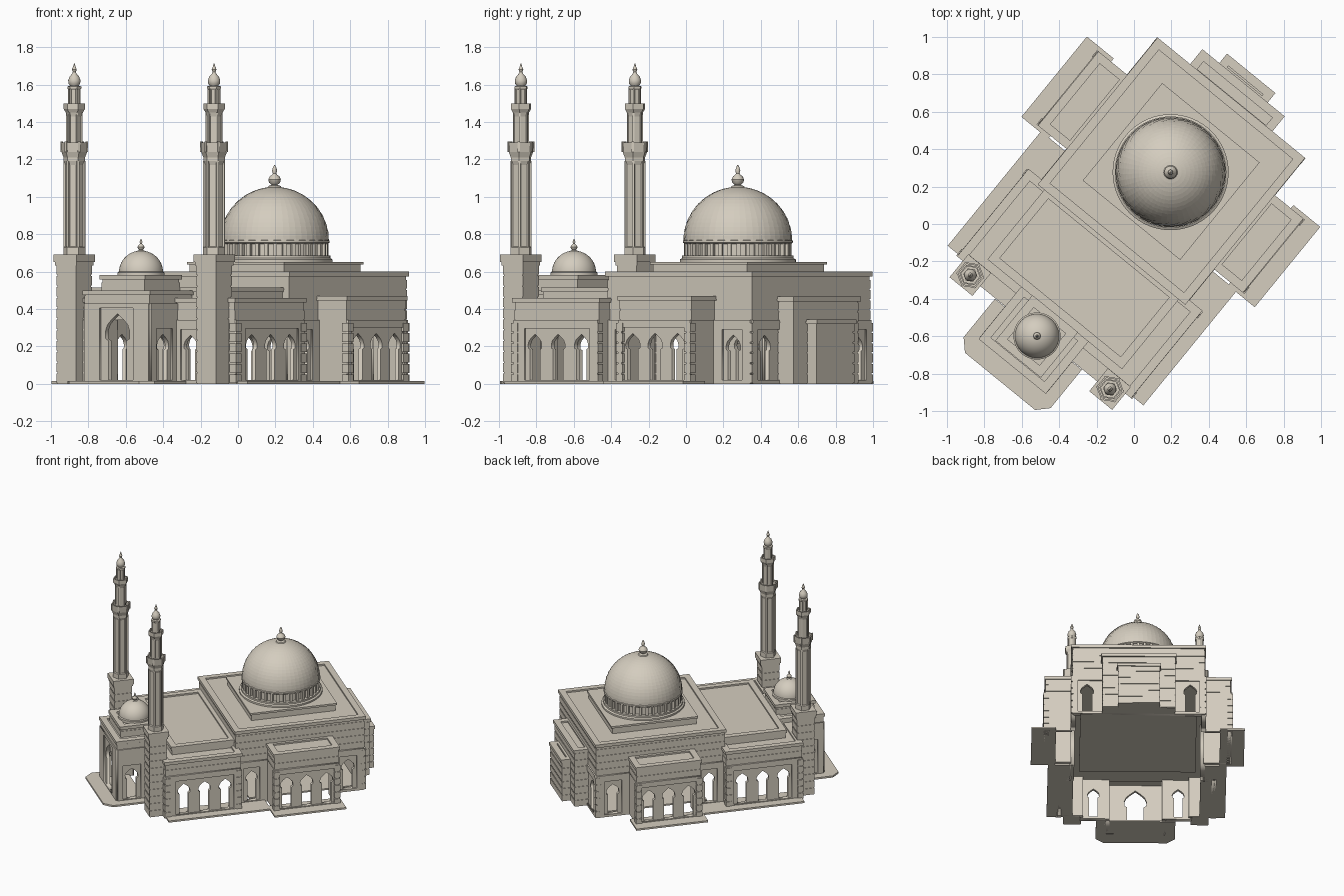
import bpy, bmesh, math
from mathutils import Matrix, Vector

old = bpy.data.objects.get("Cube")
if old:
    bpy.data.objects.remove(old, do_unlink=True)

stone = bpy.data.materials.new("pale_stone")
stone.use_nodes = True
COLOUR = (0.66, 0.61, 0.52, 1)
stone.diffuse_color = COLOUR
stone.node_tree.nodes["Principled BSDF"].inputs["Base Color"].default_value = COLOUR

# Plan frame: local x runs from the porch to the back wall
PLAN = Matrix.Translation((-0.018, 0.015, 0)) @ Matrix.Rotation(math.radians(50.8), 4, 'Z')


def add(name, mesh, smooth=False):
    ob = bpy.data.objects.new(name, mesh)
    bpy.context.collection.objects.link(ob)
    mesh.materials.clear()
    mesh.materials.append(stone)
    ob.matrix_world = PLAN
    if smooth:
        bpy.ops.object.select_all(action='DESELECT')
        ob.select_set(True)
        bpy.context.view_layer.objects.active = ob
        bpy.ops.object.shade_smooth_by_angle(angle=math.radians(35))
    return ob


def from_bm(name, bm, smooth=False):
    bmesh.ops.recalc_face_normals(bm, faces=bm.faces)
    mesh = bpy.data.meshes.new(name)
    bm.to_mesh(mesh)
    bm.free()
    return add(name, mesh, smooth)


def put_box(bm, x0, x1, y0, y1, z0, z1):
    size = Matrix.Diagonal((x1 - x0, y1 - y0, z1 - z0, 1))
    mid = Matrix.Translation(((x0 + x1) / 2, (y0 + y1) / 2, (z0 + z1) / 2))
    bmesh.ops.create_cube(bm, size=1, matrix=mid @ size)


def box(name, *dims):
    bm = bmesh.new()
    put_box(bm, *dims)
    return from_bm(name, bm)


def banded(name, x0, x1, y0, y1, z0, z1, step=0.055, lip=0.012):
    """Masonry block with raised courses, a cornice and a sunken roof."""
    bm = bmesh.new()
    put_box(bm, x0, x1, y0, y1, z0, z1 - 0.012)
    z = z0
    while z + step < z1 - 0.01:
        put_box(bm, x0 - .004, x1 + .004, y0 - .004, y1 + .004, z + .004, z + step - .004)
        z += step
    e, t = lip, 0.035
    for a, b, c, d in ((x0 - e, x1 + e, y0 - e, y0 + t), (x0 - e, x1 + e, y1 - t, y1 + e),
                       (x0 - e, x0 + t, y0 + t, y1 - t), (x1 - t, x1 + e, y0 + t, y1 - t)):
        put_box(bm, a, b, c, d, z1 - 0.025, z1)
    return from_bm(name, bm)


def lathe(name, profile, x, y, seg, smooth=True, bump=0.0):
    bm = bmesh.new()
    rings = []
    for i, (r, z) in enumerate(profile):
        ring = []
        for j in range(seg):
            a = math.tau * j / seg
            k = r * (1 + bump * ((i + j) % 2))
            ring.append(bm.verts.new((x + k * math.cos(a), y + k * math.sin(a), z)))
        rings.append(ring)
    for lo, hi in zip(rings, rings[1:]):
        for j in range(seg):
            n = (j + 1) % seg
            bm.faces.new((lo[j], lo[n], hi[n], hi[j]))
    bm.faces.new(rings[0])
    bm.faces.new(rings[-1])
    return from_bm(name, bm, smooth)


def arch_points(c, w, top, base):
    """Pointed horseshoe opening on straight jambs."""
    h, spring = w / 2, top - w * 0.85
    pts = [(c - h * .72, base), (c + h * .72, base), (c + h * .72, spring)]
    curve = [(c + h * math.cos(t), spring + .2 * w + h * 1.05 * math.sin(t))
             for t in [math.radians(d) for d in (-15, 10, 35, 60)]]
    return pts + curve + [(c, top)] + [(2 * c - px, pz) for px, pz in reversed(curve)] + [(c - h * .72, spring)]


def pierced(name, a, b, height, holes, thick, shift, s):
    """Upright slab from a to b with the given outlines cut through it."""
    a, b = Vector(a), Vector(b)
    length = (b - a).length
    d = (b - a).normalized()
    a = a + Vector((d.y, -d.x)) * shift
    cu = bpy.data.curves.new(name, 'CURVE')
    cu.dimensions, cu.fill_mode, cu.extrude = '2D', 'BOTH', thick / 2
    for pts in [[(0, 0), (length, 0), (length, height), (0, height)]] + holes:
        sp = cu.splines.new('POLY')
        sp.points.add(len(pts) - 1)
        for p, (px, pz) in zip(sp.points, pts):
            p.co = (px, pz, 0, 1)
        sp.use_cyclic_u = True
    tmp = bpy.data.objects.new(name, cu)
    mesh = bpy.data.meshes.new_from_object(tmp)
    bpy.data.objects.remove(tmp)
    mesh.transform(Matrix.Translation((a.x, a.y, 0))
                   @ Matrix.Rotation(math.atan2(d.y, d.x), 4, 'Z') @ Matrix.Rotation(math.pi / 2, 4, 'X'))
    if s < 0:
        mesh.transform(Matrix.Diagonal((1, -1, 1, 1)))
        mesh.flip_normals()
    add(name, mesh)


def arcade(name, a, b, height, arches, s=1, base=0.02):
    """Arched wall with a projecting surround that leaves the arches recessed."""
    pierced(name, a, b, height, [arch_points(c, w, t, base) for c, w, t in arches], 0.025, -0.012, s)
    if arches:
        lo = min(c - w * .68 for c, w, t in arches)
        hi = max(c + w * .68 for c, w, t in arches)
        top = max(t for c, w, t in arches) + 0.03
        frame = [(lo, base), (hi, base), (hi, top), (lo, top)]
        pierced(name + "_surround", a, b, height, [frame], 0.012, 0.005, s)


# Main hall, open to the wings on both sides
LOW = 0.34
box("hall_floor", -.03, .85, -.44, .44, 0, .012)
banded("hall_upper", -.15, .84, -.497, .497, LOW, .6)
arcade("hall_back_wall", (.84, -.5), (.84, .5), LOW, [(.11, .1, .26), (.89, .1, .26)])
for s in (1, -1):
    arcade("hall_front_side_wall", (-.15, -.5), (.1, -.5), LOW, [(.12, .09, .26)], s)
    arcade("hall_rear_side_wall", (.58, -.5), (.84, -.5), LOW, [(.135, .1, .26)], s)

# Square dome terrace
box("dome_terrace", .018, .668, -.325, .325, .58, .64)
box("dome_terrace_cornice", .007, .679, -.336, .336, .637, .652)

# Great dome on its ring of small columns
DX = .338
lathe("dome_base_ring", [(.31, .65), (.31, .665), (.298, .672), (.298, .685)], DX, 0, 64)
lathe("dome_drum", [(.268, .68), (.268, .765)], DX, 0, 64)
lathe("drum_upper_ring", [(.283, .748), (.294, .755), (.294, .765), (.285, .77)], DX, 0, 64)
bm = bmesh.new()
for i in range(36):
    t = math.tau * i / 36
    spot = Matrix.Translation((DX + .278 * math.cos(t), .278 * math.sin(t), .716)) @ Matrix.Rotation(t, 4, 'Z')
    bmesh.ops.create_cube(bm, size=1, matrix=spot @ Matrix.Diagonal((.02, .02, .075, 1)))
from_bm("drum_columns", bm)
shell = [(.287 * math.cos(t), .765 + .288 * math.sin(t)) for t in [math.radians(4.9 * i) for i in range(19)]]
lathe("great_dome", shell, DX, 0, 52, False, .016)


def finial(name, x, y, z, k):
    prof = [(.04, 0), (.034, .01), (.016, .016), (.03, .028), (.035, .045), (.027, .063), (.013, .073),
            (.01, .08), (.014, .095), (.01, .11), (.003, .125)]
    lathe(name, [(r * k, z + h * k) for r, h in prof], x, y, 16)


finial("great_dome_finial", DX, 0, 1.048, .97)

# Back projections
banded("back_projection", .82, .943, -.272, .272, 0, .466)
banded("back_niche", .93, 1.008, -.155, .155, 0, .345)

# Fore hall with raised centre roof
banded("forehall_upper", -.72, -.14, -.588, .588, LOW, .46)
banded("forehall_front_upper", -.765, -.7, -.42, .42, LOW, .46)
banded("forehall_raised_roof", -.63, -.15, -.452, .452, .44, .515)
for s in (1, -1):
    arcade("forehall_front_wall", (-.765, .42), (-.765, .2), LOW, [(.1, .09, .26)], s)
    arcade("forehall_corner_wall", (-.72, .59), (-.72, .4), LOW, [], s)
    arcade("aisle_wall", (-.72, -.59), (-.14, -.59), LOW, [(c, .095, .265) for c in (.14, .3, .46)], s)
    arcade("aisle_end_wall", (-.14, -.59), (-.14, -.5), LOW, [], s)
    y0, y1 = sorted((-.675 * s, -.48 * s))
    box("aisle_plinth", -.72, .07, y0, y1, 0, .014)

    # Side wings
    y0, y1 = sorted((-.695 * s, -.49 * s))
    banded("wing_upper", .095, .583, y0, y1, LOW, .47)
    arcade("wing_wall", (.09, -.7), (.588, -.7), LOW, [(c, .1, .27) for c in (.095, .249, .403)], s)
    arcade("wing_front_wall", (.09, -.5), (.09, -.7), LOW, [], s)
    arcade("wing_back_wall", (.588, -.7), (.588, -.5), LOW, [], s)
    y0, y1 = sorted((-.805 * s, -.62 * s))
    box("wing_plinth", .063, .617, y0, y1, 0, .014)

# Corner piers on the arcaded walls
for s in (1, -1):
    for x, y in ((-.71, .585), (-.155, .585), (.105, .695), (.573, .695), (.83, .49)):
        bm = bmesh.new()
        for i in range(6):
            put_box(bm, x - .022, x + .022, y * s - .022, y * s + .022, i * .055 + .004, i * .055 + .051)
        from_bm("corner_pier", bm)

# Entrance porch on a chamfered plinth
bm = bmesh.new()
outline = [(-.78, -.3), (-.78, .3), (-1.045, .3), (-1.105, .242), (-1.105, -.242), (-1.045, -.3)]
face = bm.faces.new([bm.verts.new((x, y, 0)) for x, y in outline])
top = bmesh.ops.extrude_face_region(bm, geom=[face])
bmesh.ops.translate(bm, vec=(0, 0, .014), verts=[v for v in top["geom"] if isinstance(v, bmesh.types.BMVert)])
from_bm("porch_plinth", bm)
banded("porch_upper", -.99, -.64, -.22, .22, .42, .5)
arcade("porch_front_wall", (-.99, .222), (-.99, -.222), .43, [(.222, .17, .375)])
for s in (1, -1):
    arcade("porch_side_wall", (-.99, -.222), (-.75, -.222), .43, [(.11, .1, .265)], s)
banded("porch_dome_terrace", -.94, -.65, -.145, .145, .49, .582)
lathe("porch_dome_ring", [(.126, .575), (.126, .595), (.118, .6)], -.792, 0, 40)
lathe("porch_dome", [(.118 * math.cos(t), .597 + .115 * math.sin(t)) for t in [math.radians(8 * i) for i in range(12)]],
      -.792, 0, 40)
finial("porch_dome_finial", -.792, 0, .707, .54)

# Twin minarets
TX, TY = -.765, .482
for s in (1, -1):
    y = TY * s
    bm = bmesh.new()
    put_box(bm, TX - .064, TX + .064, y - .064, y + .064, 0, .65)
    for i in range(11):
        put_box(bm, TX - .068, TX + .068, y - .068, y + .068, i * .058 + .004, i * .058 + .054)
    put_box(bm, TX - .073, TX + .073, y - .073, y + .073, .632, .655)
    put_box(bm, TX - .079, TX + .079, y - .079, y + .079, .65, .692)
    from_bm("minaret_base", bm)
    lathe("minaret_shaft", [(.06, .69), (.06, .73), (.051, .735), (.051, 1.17), (.058, 1.19), (.058, 1.21), (.07, 1.24),
                            (.074, 1.29), (.064, 1.29), (.064, 1.25), (.04, 1.25), (.04, 1.43), (.046, 1.45), (.058, 1.47),
                            (.058, 1.5), (.05, 1.5), (.05, 1.48), (.03, 1.48), (.03, 1.57), (.038, 1.58), (.038, 1.59),
                            (.02, 1.595)], TX, y, 6, False)
    bm = bmesh.new()
    for i in range(6):
        t = math.tau * i / 6
        for r, z0, z1, w in ((.051, .73, 1.19, .014), (.04, 1.29, 1.45, .009), (.03, 1.5, 1.58, .008), (.068, 1.24, 1.295, .012)):
            spot = Matrix.Translation((TX + r * math.cos(t), y + r * math.sin(t), (z0 + z1) / 2))
            bmesh.ops.create_cube(bm, size=1, matrix=spot @ Matrix.Rotation(t, 4, 'Z') @ Matrix.Diagonal((w, w, z1 - z0, 1)))
    from_bm("minaret_corner_shafts", bm)
    lathe("minaret_cap", [(.02, 1.59), (.031, 1.605), (.033, 1.622), (.026, 1.642), (.012, 1.658), (.008, 1.668),
                          (.013, 1.68), (.007, 1.695), (.002, 1.712)], TX, y, 20)
